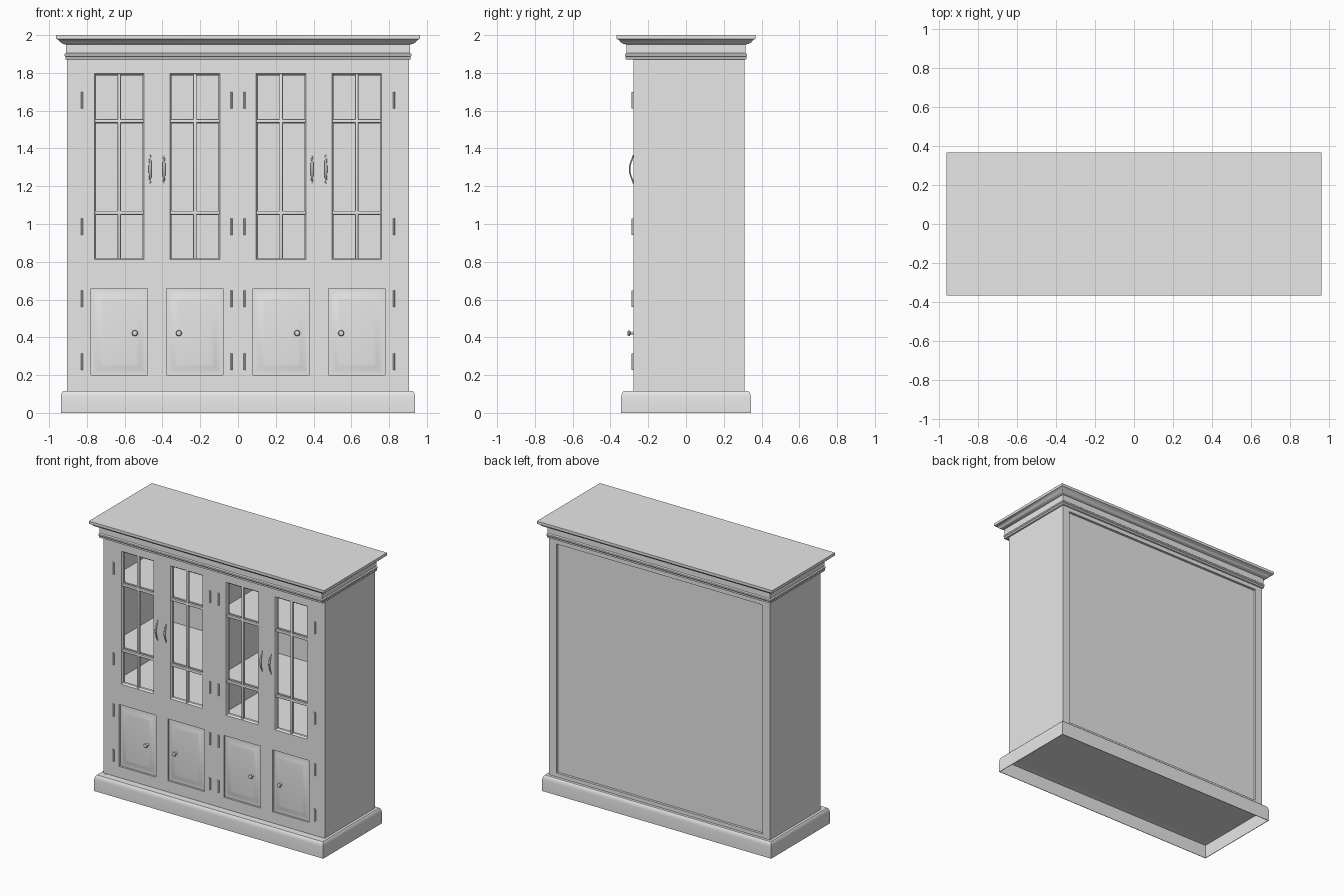
import bpy, bmesh, math
from mathutils import Vector, Matrix

cube = bpy.data.objects.get("Cube")
if cube:
    bpy.data.objects.remove(cube, do_unlink=True)

# One painted finish for everything
GREY = (0.8, 0.8, 0.8, 1)
paint = bpy.data.materials.new("grey_paint")
paint.use_nodes = True
paint.diffuse_color = GREY
paint.node_tree.nodes["Principled BSDF"].inputs["Base Color"].default_value = GREY

HALF_X, HALF_Y = 0.905, 0.31      # carcass footprint
FRONT, FRAME = -0.278, 0.03       # front plane and board thickness
BASE_TOP, CROWN_BOTTOM = 0.117, 1.87


def finish(name, bm, smooth=False):
    bmesh.ops.recalc_face_normals(bm, faces=bm.faces[:])
    mesh = bpy.data.meshes.new(name)
    bm.to_mesh(mesh)
    bm.free()
    obj = bpy.data.objects.new(name, mesh)
    bpy.context.collection.objects.link(obj)
    mesh.materials.append(paint)
    if smooth:
        bpy.ops.object.select_all(action='DESELECT')
        obj.select_set(True)
        bpy.context.view_layer.objects.active = obj
        bpy.ops.object.shade_smooth_by_angle(angle=math.radians(35))
    return obj


def box(name, x, y, z, bevel=0):
    """Box from (min, max) pairs."""
    bm = bmesh.new()
    size = Vector((x[1] - x[0], y[1] - y[0], z[1] - z[0]))
    mid = Vector((sum(x), sum(y), sum(z))) / 2
    bmesh.ops.create_cube(bm, size=1, matrix=Matrix.Translation(mid) @ Matrix.Diagonal(size.to_4d()))
    if bevel:
        bmesh.ops.bevel(bm, geom=bm.edges[:], offset=bevel, segments=2, affect='EDGES', profile=0.5)
    return finish(name, bm, bool(bevel))


def loft(name, rings, place, caps=(False, False), closed=False):
    """Rectangular rings (half_a, half_b, depth) bridged in order."""
    bm = bmesh.new()
    loops = [[bm.verts.new(place(a * sa, b * sb, d))
              for sa, sb in ((-1, -1), (1, -1), (1, 1), (-1, 1))] for a, b, d in rings]
    pairs = list(zip(loops, loops[1:]))
    if closed:
        pairs.append((loops[-1], loops[0]))
    for lo, hi in pairs:
        for i in range(4):
            j = (i + 1) % 4
            bm.faces.new((lo[i], lo[j], hi[j], hi[i]))
    for cap, loop in zip(caps, (loops[0], loops[-1])):
        if cap:
            bm.faces.new(loop)
    return finish(name, bm, True)


def moulding(name, profile, **kw):
    """Profile of (overhang, height) swept round the carcass."""
    return loft(name, [(HALF_X + o, HALF_Y + o, z) for o, z in profile],
                lambda a, b, d: (a, b, d), **kw)


def lathe(name, profile, place, sides=16):
    """Profile of (radius, height) turned round an axis."""
    bm = bmesh.new()
    loops = [[bm.verts.new(place(r * math.cos(t), r * math.sin(t), h))
              for t in (2 * math.pi * i / sides for i in range(sides))] for r, h in profile]
    for lo, hi in zip(loops, loops[1:]):
        for i in range(sides):
            j = (i + 1) % sides
            bm.faces.new((lo[i], lo[j], hi[j], hi[i]))
    bm.faces.new(loops[0])
    bm.faces.new(loops[-1])
    return finish(name, bm, True)


# Hollow plinth with a rounded top edge, and the carcass floor
moulding("plinth", [(0.033, 0), (0.033, 0.085), (0.031, 0.097), (0.027, 0.108), (0.02, BASE_TOP),
                    (-0.02, BASE_TOP), (-0.02, 0.108), (0.028, 0.1), (0.029, 0)], closed=True)
box("carcass_floor", (-HALF_X, HALF_X), (-HALF_Y, HALF_Y), (0.105, 0.115))

# Stepped crown with a cove under the top board
moulding("crown", [(0.002, CROWN_BOTTOM), (0.009, 1.873), (0.009, 1.885), (0.013, 1.89), (0.013, 1.9),
                   (0.006, 1.906), (0.006, 1.95), (0.02, 1.953), (0.035, 1.961), (0.046, 1.975),
                   (0.058, 1.98), (0.058, 2)], caps=(True, True))

# Carcass boards
INNER_FRONT, INNER_BACK = FRONT + FRAME, 0.28
for side, s in (("left", 1), ("right", -1)):
    xs = sorted((s * HALF_X, s * (HALF_X - FRAME)))
    box(side + "_side", xs, (FRONT, HALF_Y), (BASE_TOP, CROWN_BOTTOM))
box("back_panel", (-HALF_X + FRAME, HALF_X - FRAME), (INNER_BACK, 0.292), (BASE_TOP, CROWN_BOTTOM))
box("centre_divider", (-0.015, 0.015), (INNER_FRONT, INNER_BACK), (BASE_TOP, CROWN_BOTTOM))
for name, top in (("cupboard_top", 0.77), ("lower_shelf", 1.068), ("upper_shelf", 1.553)):
    box(name, (-HALF_X + FRAME, HALF_X - FRAME), (INNER_FRONT + 0.01, INNER_BACK), (top - 0.02, top))

# Frame around the back panel
back = (0.287, HALF_Y)
for s in (1, -1):
    box("back_stile", sorted((s * 0.845, s * (HALF_X - FRAME))), back, (BASE_TOP, CROWN_BOTTOM))
for z in ((BASE_TOP, 0.145), (1.84, CROWN_BOTTOM)):
    box("back_rail", (-0.845, 0.845), back, z)

# Openings in the front: glazed above, panelled below
windows = [(s * c, 0.132) for s in (-1, 1) for c in (0.228, 0.629)]
panels = [(s * c, 0.15) for s in (-1, 1) for c in (0.229, 0.628)]
WIN_Z, PAN_Z = (0.812, 1.796), (0.2, 0.658)
holes = [(c - w, c + w, *z) for group, z in ((windows, WIN_Z), (panels, PAN_Z)) for c, w in group]

# Front frame as a sheet with openings, thickened backwards
bm = bmesh.new()
edge_x = HALF_X - FRAME
grid_x = sorted({-edge_x, edge_x} | {x for h in holes for x in h[:2]})
grid_z = sorted({BASE_TOP, CROWN_BOTTOM, *WIN_Z, *PAN_Z})
corner = {(x, z): bm.verts.new((x, FRONT, z)) for x in grid_x for z in grid_z}
for x0, x1 in zip(grid_x, grid_x[1:]):
    for z0, z1 in zip(grid_z, grid_z[1:]):
        mx, mz = (x0 + x1) / 2, (z0 + z1) / 2
        if not any(h[0] < mx < h[1] and h[2] < mz < h[3] for h in holes):
            bm.faces.new([corner[p] for p in ((x0, z0), (x1, z0), (x1, z1), (x0, z1))])
front = bm.faces[:]
bmesh.ops.recalc_face_normals(bm, faces=front)
grown = bmesh.ops.extrude_face_region(bm, geom=front, use_keep_orig=True)["geom"]
bmesh.ops.translate(bm, verts=[g for g in grown if isinstance(g, bmesh.types.BMVert)], vec=(0, FRAME, 0))
finish("front_frame", bm)


def facing(cx, zs):
    cz = sum(zs) / 2
    return lambda a, b, d: (cx + a, FRONT + d, cz + b)


# Window mouldings and glazing bars
for cx, w in windows:
    h = (WIN_Z[1] - WIN_Z[0]) / 2
    loft("window_moulding", [(w, h, 0), (w - 0.003, h - 0.003, 0.006), (w - 0.009, h - 0.009, 0.012),
                             (w - 0.009, h - 0.009, FRAME), (w, h, FRAME)], facing(cx, WIN_Z))
    bar_y = (FRONT + 0.005, FRONT + 0.025)
    box("upright_bar", (cx - 0.009, cx + 0.009), bar_y, WIN_Z, 0.005)
    for z in (1.06, 1.545):
        box("cross_bar", (cx - w, cx + w), bar_y, (z - 0.01, z + 0.01), 0.005)

# Raised cupboard panels
for cx, w in panels:
    h = (PAN_Z[1] - PAN_Z[0]) / 2
    steps = ((0, 0), (0, 0.014), (0.012, 0.0135), (0.025, 0.011), (0.04, 0.006), (0.052, 0.003), (0.06, 0.002))
    loft("cupboard_panel", [(w - inset, h - inset, d) for inset, d in steps],
         facing(cx, PAN_Z), caps=(False, True))

# Turned knobs
for x in (-0.546, -0.313, 0.313, 0.546):
    lathe("knob", [(0.01, 0.004), (0.007, -0.004), (0.006, -0.015), (0.014, -0.019),
                   (0.016, -0.024), (0.012, -0.03), (0.004, -0.033)],
          lambda a, b, d, x=x: (x + a, FRONT + d, 0.422 + b))

# Bowed pull handles, wider in the middle
for x in (-0.465, -0.392, 0.392, 0.465):
    bm = bmesh.new()
    count, sides, rings = 12, 8, []
    for i in range(count + 1):
        t = i / count
        swell = math.sin(math.pi * t)
        y, z = FRONT - 0.021 * swell ** 1.3, 1.215 + 0.15 * t
        rings.append([bm.verts.new((x + (0.003 + 0.005 * swell) * math.cos(a),
                                    y + 0.004 * math.sin(a), z))
                      for a in (2 * math.pi * k / sides for k in range(sides))])
    for lo, hi in zip(rings, rings[1:]):
        for k in range(sides):
            m = (k + 1) % sides
            bm.faces.new((lo[k], lo[m], hi[m], hi[k]))
    bm.faces.new(rings[0])
    bm.faces.new(rings[-1])
    finish("pull_handle", bm, True)

# Hinges: a leaf with a barrel
for x in (-0.825, -0.035, 0.035, 0.825):
    for z in (0.27, 0.605, 0.985, 1.655):
        box("hinge_leaf", (x - 0.008, x + 0.008), (FRONT - 0.005, FRONT + 0.002), (z - 0.044, z + 0.044))
        lathe("hinge_barrel", [(0.005, z - 0.044), (0.005, z + 0.044)],
              lambda a, b, d, x=x: (x + a, FRONT - 0.005 + b, d), sides=10)
